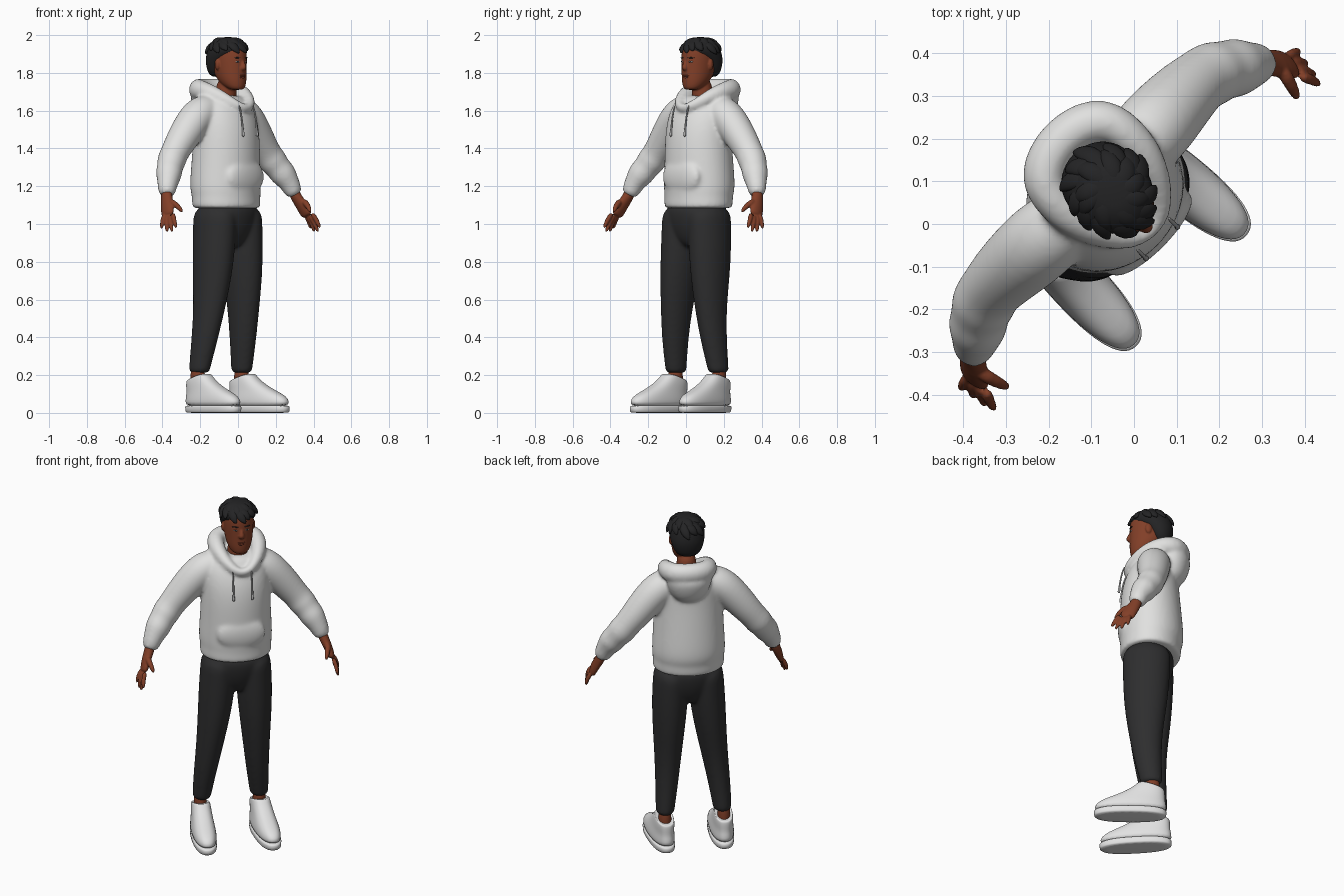
import bpy, bmesh, math, random
from math import sin, cos, pi
from mathutils import Matrix, Vector

random.seed(4)
if "Cube" in bpy.data.objects:
    bpy.data.objects.remove(bpy.data.objects["Cube"])

TURN = Matrix.Rotation(pi / 4, 4, 'Z')   # the figure stands turned to its left
HEAD = Matrix.Translation((.016, .004, 0))
HOOD = Matrix.Translation((.021, .006, 0))


def material(name, color):
    mat = bpy.data.materials.new(name)
    mat.use_nodes = True
    mat.diffuse_color = (*color, 1)
    mat.node_tree.nodes["Principled BSDF"].inputs["Base Color"].default_value = (*color, 1)
    return mat


skin = material("brown skin", (.225, .05, .021))
lip = material("dark lip", (.18, .038, .019))
cloth = material("light grey cloth", (.75, .75, .74))
cord = material("grey cord", (.45, .45, .45))
denim = material("charcoal trousers", (.027, .027, .028))
dark = material("black hair", (.017, .017, .018))
leather = material("white leather", (.76, .76, .76))
eye_white = material("eye white", (.6, .57, .55))


def power(value, exponent):
    return math.copysign(abs(value) ** exponent, value)


def loft(bm, sections, sides=16, closed=False, square=1):
    """Skin a row of sections given as (centre, u, v); square below 1 gives boxier ovals."""
    angles = [2 * pi * i / sides for i in range(sides)]
    loops = [[bm.verts.new(c + u * power(cos(a), square) + v * power(sin(a), square)) for a in angles]
             for c, u, v in sections]
    pairs = list(zip(loops, loops[1:]))
    if closed:
        pairs.append((loops[-1], loops[0]))
    else:
        bm.faces.new(loops[0])
        bm.faces.new(loops[-1])
    for a, b in pairs:
        for i in range(sides):
            j = (i + 1) % sides
            bm.faces.new((a[i], a[j], b[j], b[i]))


def stack(bm, rings, sides=16, square=1):
    """Level rings given as (x, y, z, half width, half depth)."""
    loft(bm, [(Vector((x, y, z)), Vector((rx, 0, 0)), Vector((0, ry, 0)))
              for x, y, z, rx, ry in rings], sides, square=square)


def tube(bm, points, radii, ref=(0, 1, 0), sides=12, closed=False):
    """Sweep along points; each radius is a number or a (u, v) pair."""
    pts = [Vector(p) for p in points]
    last = len(pts) - 1
    sections = []
    for i, p in enumerate(pts):
        if closed:
            t = pts[(i + 1) % len(pts)] - pts[i - 1]
        else:
            t = pts[min(i + 1, last)] - pts[max(i - 1, 0)]
        t.normalize()
        u = t.cross(Vector(ref)).normalized()
        ru, rv = radii[i] if isinstance(radii[i], tuple) else (radii[i], radii[i])
        sections.append((p, u * ru, u.cross(t) * rv))
    loft(bm, sections, sides, closed)


def blob(bm, place, size, turn=0):
    matrix = Matrix.Translation(place) @ Matrix.Rotation(turn, 4, 'Z') @ Matrix.Diagonal((*size, 1))
    bmesh.ops.create_uvsphere(bm, u_segments=16, v_segments=10, radius=1, matrix=matrix)


def finish(bm, name, mat, subdivide=1, voxel=0, relax=4, shift=Matrix()):
    bm.transform(TURN @ shift)
    bmesh.ops.recalc_face_normals(bm, faces=bm.faces)
    mesh = bpy.data.meshes.new(name)
    bm.to_mesh(mesh)
    bm.free()
    mesh.materials.append(mat)
    for face in mesh.polygons:
        face.use_smooth = True
    obj = bpy.data.objects.new(name, mesh)
    bpy.context.scene.collection.objects.link(obj)
    if subdivide:
        rounding = obj.modifiers.new("Round", 'SUBSURF')
        rounding.levels = rounding.render_levels = subdivide
    if voxel:   # fuse overlapping volumes into one soft surface
        fuse = obj.modifiers.new("Fuse", 'REMESH')
        fuse.mode, fuse.voxel_size, fuse.use_smooth_shade = 'VOXEL', voxel, True
        soft = obj.modifiers.new("Soften", 'SMOOTH')
        soft.factor, soft.iterations = .5, relax


# Hoodie: hood rim and hanging hood, then body, pocket bulge and sleeves
bm = bmesh.new()
rim = [(0, -.048, 1.605), (.06, -.024, 1.63), (.108, .06, 1.682), (.12, .15, 1.708), (.106, .23, 1.713)]
rim_radii = [.024, .03, .04, .051, .059]
rim_path = rim + [(0, .264, 1.713)] + [(-x, y, z) for x, y, z in reversed(rim[1:])]
tube(bm, rim_path, rim_radii + [.059] + rim_radii[:0:-1], ref=(0, 0, 1), closed=True)
stack(bm, [(0, .2, 1.53, .06, .045), (0, .212, 1.57, .1, .072),
           (0, .216, 1.65, .132, .092), (0, .216, 1.7, .13, .09)])
bm.transform(HOOD)
stack(bm, [(.003, y, z, rx, ry) for y, z, rx, ry in (
    (.09, 1.08, .193, .162), (.09, 1.092, .197, .166), (.092, 1.13, .198, .167), (.092, 1.15, .197, .167),
    (.098, 1.19, .204, .177), (.095, 1.3, .197, .172), (.09, 1.42, .192, .166), (.092, 1.52, .19, .155),
    (.105, 1.6, .182, .14), (.112, 1.65, .155, .118), (.112, 1.685, .105, .088))], 24)
blob(bm, (.01, -.043, 1.25), (.14, .045, .1))
sleeve = [(.06, .12, 1.62), (.13, .122, 1.602), (.195, .126, 1.562), (.3, .132, 1.435), (.352, .128, 1.37),
          (.378, .12, 1.335), (.404, .106, 1.3), (.428, .09, 1.265), (.448, .075, 1.23), (.468, .063, 1.19),
          (.48, .054, 1.145)]
sleeve_radii = [.07, .09, .097, .084, .074, .08, .068, .073, .059, .051, .042]
for s in (-1, 1):
    tube(bm, [(s * x, y, z) for x, y, z in sleeve], sleeve_radii, sides=16)
finish(bm, "hoodie", cloth, 2, voxel=.009, relax=12)

# Drawstrings with thicker ends
for side, s in (("right", -1), ("left", 1)):
    bm = bmesh.new()
    x = .015 + s * .052
    tube(bm, [(x, -.045, 1.63), (x, -.066, 1.57), (x, -.075, 1.49), (x, -.076, 1.485), (x, -.077, 1.46)],
         [.005, .005, .005, .008, .008], sides=8)
    finish(bm, side + "_drawstring", cord)

# Trousers: hips and two legs
bm = bmesh.new()
stack(bm, [(0, .078, z, rx, ry) for z, rx, ry in
           ((1.13, .183, .143), (1.03, .185, .142), (.96, .16, .125), (.9, .1, .1), (.87, .05, .06))], 24)
leg = [(.078, 1.1, .095, .134), (.078, 1, .099, .134), (.076, .88, .1, .13), (.073, .72, .09, .12),
       (.072, .55, .075, .095), (.085, .38, .063, .078), (.107, .23, .052, .062), (.107, .21, .05, .06)]
leg_lines = {"right": (-.093, -.096, -.104, -.12, -.143, -.167, -.182, -.182),
             "left": (.095, .098, .103, .108, .113, .122, .135, .135)}
for line in leg_lines.values():
    stack(bm, [(x, y, z, rx, ry) for x, (y, z, rx, ry) in zip(line, leg)])
finish(bm, "trousers", denim, 2, voxel=.009, relax=10)

# Ankles and shoes; the left foot is turned outward
for side, x, turn in (("right", -.193, -.03), ("left", .149, .1)):
    place = Matrix.Translation((x, -.008, 0)) @ Matrix.Rotation(turn, 4, 'Z')
    bm = bmesh.new()
    stack(bm, [(0, .12, z, .036, .042) for z in (.09, .17, .27)])
    finish(bm, side + "_ankle", skin, shift=place)

    bm = bmesh.new()
    stack(bm, [(0, 0, z, r, r + .133) for z, r in ((0, .06), (.003, .065), (.036, .067), (.04, .066))], 28, .82)
    finish(bm, side + "_sole", leather, shift=place)

    bm = bmesh.new()
    stack(bm, [(0, y, z, rx, ry) for y, z, rx, ry in (
        (0, .03, .064, .196), (.001, .06, .066, .197), (.008, .085, .064, .188), (.03, .108, .06, .162),
        (.062, .135, .056, .128), (.09, .165, .054, .1), (.108, .195, .051, .081), (.113, .21, .048, .073),
        (.113, .195, .038, .058))], 28, .85)
    for v in bm.verts:   # the collar dips toward the heel
        v.co.z -= max(0, v.co.y - .06) * max(0, v.co.z - .07) * 2.4
    finish(bm, side + "_shoe_upper", leather, shift=place)

# Hands with fanned fingers
fingers = [((.52, -.032, 1.06), (.538, -.078, .975)), ((.523, -.012, 1.05), (.546, -.055, .953)),
           ((.526, .006, 1.048), (.552, -.022, .953)), ((.528, .024, 1.052), (.56, .014, .972))]
for side, s in (("right", -1), ("left", 1)):
    bm = bmesh.new()
    tube(bm, [(.468, .064, 1.2), (.483, .052, 1.145), (.502, .03, 1.105), (.517, .01, 1.06), (.523, .002, 1.04)],
         [.03, (.028, .033), (.025, .041), (.021, .044), (.015, .038)])
    for base, tip in fingers:
        a, b = Vector(base), Vector(tip)
        tube(bm, [a, a.lerp(b, .5) + Vector((.006, -.002, 0)), b], [.015, .0135, .0095], sides=8)
    tube(bm, [(.502, .015, 1.125), (.49, -.034, 1.1), (.477, -.066, 1.06)], [.021, .016, .011], sides=8)
    finish(bm, side + "_hand", skin, voxel=.005, relax=2, shift=Matrix.Diagonal((s, 1, 1, 1)))

# Head, neck, nose and ears
bm = bmesh.new()
stack(bm, [(0, y, z, rx, ry) for y, z, rx, ry in (
    (.018, 1.71, .028, .026), (.026, 1.718, .046, .046), (.045, 1.74, .062, .07), (.058, 1.768, .072, .085),
    (.07, 1.8, .078, .097), (.08, 1.85, .083, .108), (.085, 1.9, .085, .113), (.085, 1.94, .078, .105),
    (.085, 1.97, .055, .075))], 20)
stack(bm, [(0, .11, 1.58, .062, .06), (0, .105, 1.66, .056, .056), (0, .095, 1.78, .056, .06)])
stack(bm, [(0, -.018, 1.87, .008, .01), (0, -.026, 1.847, .011, .013),
           (0, -.031, 1.826, .019, .018), (0, -.022, 1.81, .014, .012)])
for s in (-1, 1):
    blob(bm, (s * .083, .085, 1.845), (.011, .019, .03), s * .3)
finish(bm, "head", skin, 2, voxel=.005, relax=3, shift=HEAD)

# Eyes, irises, brows and lips
for name, mat, x, y, z, size in (("eye", eye_white, .032, -.0165, 1.859, (.012, .0045, .0045)),
                                 ("iris", dark, .032, -.0185, 1.859, (.006, .004, .005)),
                                 ("brow", dark, .034, -.0165, 1.88, (.019, .005, .003))):
    for side, s in (("right", -1), ("left", 1)):
        bm = bmesh.new()
        blob(bm, (s * x, y, z), size, s * .42)
        finish(bm, side + "_" + name, mat, 0, shift=HEAD)
bm = bmesh.new()
blob(bm, (0, -.02, 1.785), (.023, .008, .005))
blob(bm, (0, -.02, 1.776), (.02, .008, .006))
finish(bm, "lips", lip, 0, shift=HEAD)

# Hair: cropped cap, longer at the back, with swept locks on top
bm = bmesh.new()
stack(bm, [(0, y, z, rx, ry) for y, z, rx, ry in (
    (.152, 1.775, .05, .035), (.148, 1.81, .078, .056), (.135, 1.86, .094, .08), (.112, 1.89, .099, .1),
    (.09, 1.92, .1, .116), (.087, 1.955, .09, .102), (.087, 1.98, .06, .07), (.087, 1.99, .03, .036))], 20)
finish(bm, "hair_cap", dark, shift=HEAD)


def scalp(around, down):
    return Vector((.098 * sin(around) * sin(down), .09 - .114 * cos(around) * sin(down), 1.89 + .092 * cos(down)))


bm = bmesh.new()
for count, top, low in ((13, .5, 1.45), (9, .12, 1.0)):   # fringe, then crown
    for k in range(count):
        start = 2 * pi * (k + random.uniform(-.3, .3)) / count
        end = low + random.uniform(-.15, .15)
        path = [scalp(start + .6 * f, top + (end - top) * f) for f in (0, .35, .7, 1)]
        normal = (path[2] - Vector((0, .09, 1.89))).normalized()
        path[1] += normal * .004
        path[2] += normal * .008
        path[3] += normal * random.uniform(.004, .016)
        tube(bm, path, [(.014, .006), (.029, .015), (.025, .015), (.004, .003)], ref=normal, sides=8)
finish(bm, "hair_locks", dark, shift=HEAD)
